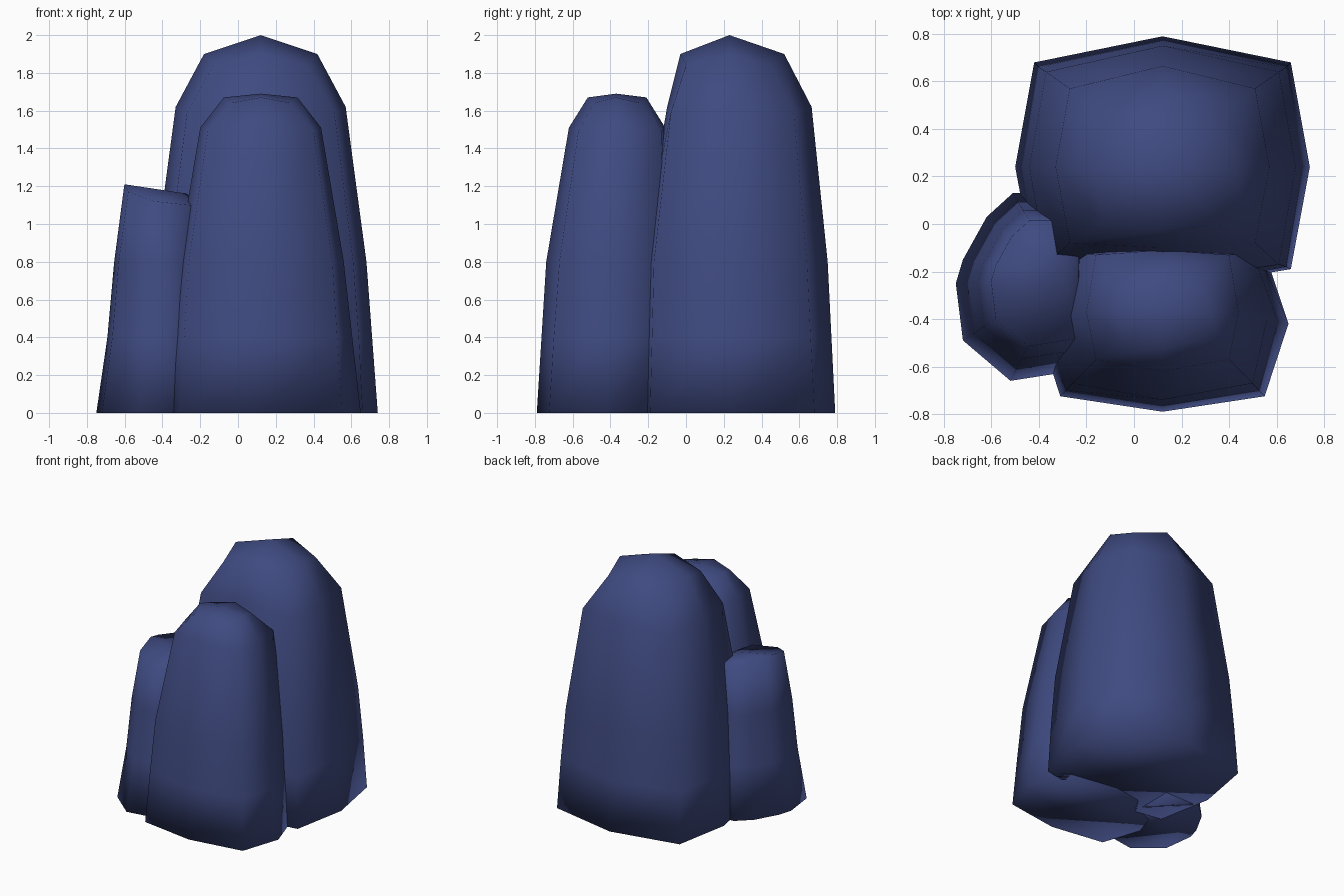
import bpy, bmesh

if "Cube" in bpy.data.objects:
    bpy.data.objects.remove(bpy.data.objects["Cube"])

mat = bpy.data.materials.new("dark slate blue")
mat.diffuse_color = (0.05, 0.07, 0.22, 1)
mat.use_nodes = True
mat.node_tree.nodes["Principled BSDF"].inputs["Base Color"].default_value = mat.diffuse_color


def stack(name, rings, top):
    """Skin equal-length rings of points, cap the base and fan to the top point."""
    bm = bmesh.new()
    loops = [[bm.verts.new(p) for p in ring] for ring in rings]
    n = len(loops[0])
    for a, b in zip(loops, loops[1:]):
        for i in range(n):
            j = (i + 1) % n
            bm.faces.new((a[i], a[j], b[j], b[i]))
    bm.faces.new(loops[0][::-1])
    tip = bm.verts.new(top)
    for i in range(n):
        bm.faces.new((loops[-1][i], loops[-1][(i + 1) % n], tip))
    bmesh.ops.recalc_face_normals(bm, faces=bm.faces[:])
    for f in bm.faces:
        f.smooth = True
    me = bpy.data.meshes.new(name)
    bm.to_mesh(me)
    bm.free()
    me.materials.append(mat)
    ob = bpy.data.objects.new(name, me)
    bpy.context.collection.objects.link(ob)
    return ob


def eight(cx, z, xm, xc, ym, front, fc, back, bc, drop=0):
    """Eight-sided ring: side middles, corners, front and back middles."""
    zc = z - drop
    return [(cx + xm, ym, z), (cx + xc, bc, zc), (cx, back, z), (cx - xc, bc, zc),
            (cx - xm, ym, z), (cx - xc, fc, zc), (cx, front, z), (cx + xc, fc, zc)]


# Tall back rock
stack("tall_rock", [
    eight(.12, 0, .62, .54, .24, -.28, -.19, .79, .68),
    eight(.12, .40, .59, .52, .24, -.26, -.18, .77, .66),
    eight(.12, .80, .56, .49, .24, -.24, -.17, .75, .64),
    eight(.12, 1.62, .45, .39, .24, -.10, -.08, .665, .57, .03),
    eight(.12, 1.90, .30, .25, .23, -.03, 0, .52, .45, .06),
], (.12, .23, 2.0))

# Medium front rock
stack("medium_rock", [
    eight(.12, 0, .53, .43, -.42, -.79, -.725, -.05, -.12),
    eight(.12, .40, .485, .405, -.41, -.765, -.70, -.06, -.12),
    eight(.12, .80, .44, .38, -.40, -.74, -.67, -.07, -.12),
    eight(.12, 1.51, .32, .28, -.37, -.62, -.57, -.11, -.13, .02),
    eight(.12, 1.67, .195, .16, -.37, -.52, -.49, -.21, -.24, .03),
], (.12, -.37, 1.69))

# Small side rock with a slanted top
base = [(-.20, -.61), (-.52, -.66), (-.72, -.49), (-.75, -.25),
        (-.72, -.15), (-.62, .03), (-.51, .13), (-.20, .13)]
rings = []
for z, s in ((0, 1), (.4, .87), (.8, .79), (1.21, .67)):
    ring = []
    for x, y in base:
        px, py = -.30 + (x + .30) * s, -.22 + (y + .22) * s
        pz = z
        if z > 1:
            pz = 1.21 - .15 * (px + .6) - .25 * max(0, -.25 - py)
        ring.append((px, py, pz))
    rings.append(ring)
stack("small_rock", rings, (-.30, -.2, 1.165))
